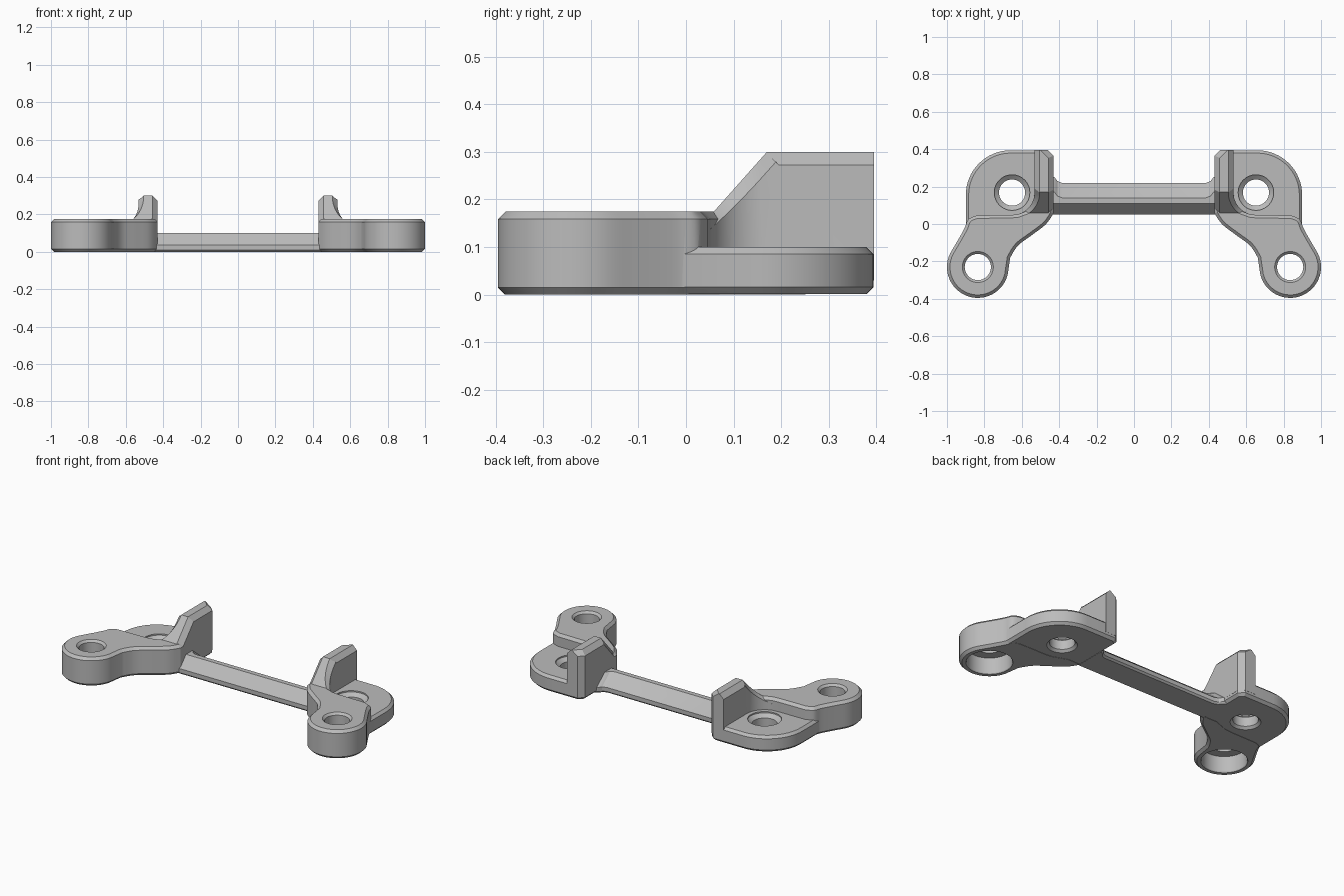
import bpy, bmesh
from math import cos, sin, radians
from mathutils import Vector

if "Cube" in bpy.data.objects:
    bpy.data.objects.remove(bpy.data.objects["Cube"], do_unlink=True)

grey = bpy.data.materials.new("plain_grey")
grey.use_nodes = True
COLOUR = (0.5, 0.5, 0.5, 1)
grey.diffuse_color = COLOUR
grey.node_tree.nodes["Principled BSDF"].inputs["Base Color"].default_value = COLOUR


def arc(cx, cy, r, a0, a1, n=16):
    steps = [radians(a0 + (a1 - a0) * i / n) for i in range(n + 1)]
    return [(cx + r * cos(a), cy + r * sin(a)) for a in steps]


def spline(pts, n=5):
    """Smooth curve through the points."""
    p = [Vector(q) for q in [pts[0]] + pts + [pts[-1]]]
    out = []
    for a, b, c, d in zip(p, p[1:], p[2:], p[3:]):
        for i in range(n):
            t = i / n
            out.append(tuple(b + (c - a) * t / 2 + (a * 2 - b * 5 + c * 4 - d) * t * t / 2
                             + (b * 3 - a - c * 3 + d) * t ** 3 / 2))
    return out + [pts[-1]]


def inset(outline, d):
    """Shrink a counter-clockwise outline by d."""
    out = []
    for i, q in enumerate(outline):
        p = Vector(q)
        e1 = (p - Vector(outline[i - 1])).normalized()
        e2 = (Vector(outline[(i + 1) % len(outline)]) - p).normalized()
        n1, n2 = Vector((-e1.y, e1.x)), Vector((-e2.y, e2.x))
        out.append(p + (n1 + n2) * d / max(1 + n1.dot(n2), 0.4))
    return out


def loft(rings):
    bm = bmesh.new()
    rows = [[bm.verts.new(v) for v in ring] for ring in rings]
    n = len(rows[0])
    for low, high in zip(rows, rows[1:]):
        for i in range(n):
            j = (i + 1) % n
            bm.faces.new((low[i], low[j], high[j], high[i]))
    bm.faces.new(rows[0][::-1])
    bm.faces.new(rows[-1])
    bmesh.ops.recalc_face_normals(bm, faces=bm.faces[:])
    return bm


def finish(name, bm):
    mesh = bpy.data.meshes.new(name)
    bm.to_mesh(mesh)
    bm.free()
    mesh.materials.append(grey)
    ob = bpy.data.objects.new(name, mesh)
    bpy.context.collection.objects.link(ob)
    return ob


def slab(name, outline, z0, z1, top, bottom=0.015):
    """Extruded outline with chamfered top and bottom rims."""
    levels = [(z0, bottom), (z0 + bottom, 0), (z1 - top, 0), (z1, top)]
    return finish(name, loft([[(p[0], p[1], z) for p in inset(outline, d)]
                              for z, d in levels]))


def lathe(name, x, y, profile):
    return finish(name, loft([[(px, py, z) for px, py in arc(x, y, r, 0, 360, 48)[:-1]]
                              for r, z in profile]))


def select_only(ob):
    bpy.ops.object.select_all(action='DESELECT')
    ob.select_set(True)
    bpy.context.view_layer.objects.active = ob


def combine(ob, other, operation):
    mod = ob.modifiers.new("combine", 'BOOLEAN')
    mod.object, mod.operation, mod.solver = other, operation, 'EXACT'
    select_only(ob)
    bpy.ops.object.modifier_apply(modifier=mod.name)
    bpy.data.objects.remove(other, do_unlink=True)


EAR, SEAT = (0.835, -0.23), (0.652, 0.168)

# Raised arm ending in a round ear
inner_edge = [(0.43, 0.058), (0.47, 0.0), (0.54, -0.055), (0.62, -0.115), (0.662, -0.18)]
ear_rim = arc(*EAR, 0.165, 195, 392, 32)
outer_edge = [ear_rim[-1], (0.935, -0.075), (0.905, -0.02), (0.885, 0.025), (0.84, 0.046)]
arm = slab("side_bracket",
           spline(inner_edge) + ear_rim + spline(outer_edge)[1:]
           + [(0.66, 0.048), (0.62, 0.052), (0.53, 0.085), (0.43, 0.085)],
           0, 0.175, 0.016)

# Low base plate with a rounded outer corner
plate = slab("base_plate",
             [(0.431, 0.07), (0.46, 0.04), (0.53, 0.0), (0.62, -0.08), (0.86, -0.05),
              (0.899, -0.02)] + arc(0.66, 0.155, 0.239, 0, 90)
             + [(0.461, 0.394), (0.431, 0.364)],
             0.001, 0.10, 0.015)

# Upright wall, curved round the seat and sloped off at the front
wall_outline = ([(0.43, 0.058), (0.47, 0.02), (0.62, 0.02)]
                + arc(*SEAT, 0.12, 262, 180) + [(0.532, 0.395), (0.46, 0.395), (0.43, 0.365)])
bm = loft([[(x, y, z) for x, y in wall_outline] for z in (0.03, 0.30)])
cut = bmesh.ops.bisect_plane(bm, geom=bm.verts[:] + bm.edges[:] + bm.faces[:],
                             plane_co=(0, 0.05, 0.165), plane_no=(0, -0.135, 0.12),
                             clear_outer=True)
rim = [e for e in cut["geom_cut"] if isinstance(e, bmesh.types.BMEdge) and e.is_boundary]
bmesh.ops.holes_fill(bm, edges=rim, sides=0)
bmesh.ops.recalc_face_normals(bm, faces=bm.faces[:])
bm.normal_update()
soft = []
for e in bm.edges:
    if len(e.link_faces) == 2:
        low, high = sorted(e.link_faces, key=lambda f: f.normal.z)
        middle = (e.verts[0].co + e.verts[1].co) / 2
        if high.normal.z > 0.4 and abs(low.normal.z) < 0.1 \
                and abs(low.normal.y) < 0.995 and middle.y > 0.04:
            soft.append(e)
bmesh.ops.bevel(bm, geom=soft, offset=0.028, segments=1, affect='EDGES', clamp_overlap=True)
wall = finish("upright_wall", bm)

combine(arm, plate, 'UNION')
combine(arm, wall, 'UNION')

# Screw holes: chamfered seat hole, and ear hole with a wide recess below
combine(arm, lathe("seat_hole", *SEAT, [(0.095, -0.01), (0.07, 0.015), (0.07, 0.072),
                                        (0.095, 0.092), (0.095, 0.4)]), 'DIFFERENCE')
combine(arm, lathe("ear_hole", *EAR, [(0.135, -0.01), (0.125, 0.005), (0.125, 0.10), (0.07, 0.10),
                                      (0.07, 0.162), (0.088, 0.18)]), 'DIFFERENCE')
select_only(arm)
bpy.ops.object.shade_smooth_by_angle(angle=radians(25))
arm.modifiers.new("mirror", 'MIRROR').use_axis[0] = True

# Crossbar with sloped front and back
bar_profile = [(0.06, 0), (0.05, 0.01), (0.05, 0.035), (0.11, 0.10), (0.14, 0.10),
               (0.22, 0.035), (0.22, 0.01), (0.21, 0)]
# Its back slope flares out where it meets the brackets
stations = [(-0.445, 0.04), (-0.425, 0.03), (-0.41, 0.01), (-0.385, 0)]
stations += [(-x, flare) for x, flare in reversed(stations)]
bar = finish("crossbar", loft([[(x, y + (flare if y > 0.12 else 0), z) for y, z in bar_profile]
                               for x, flare in stations]))
select_only(bar)
bpy.ops.object.shade_smooth_by_angle(angle=radians(25))
